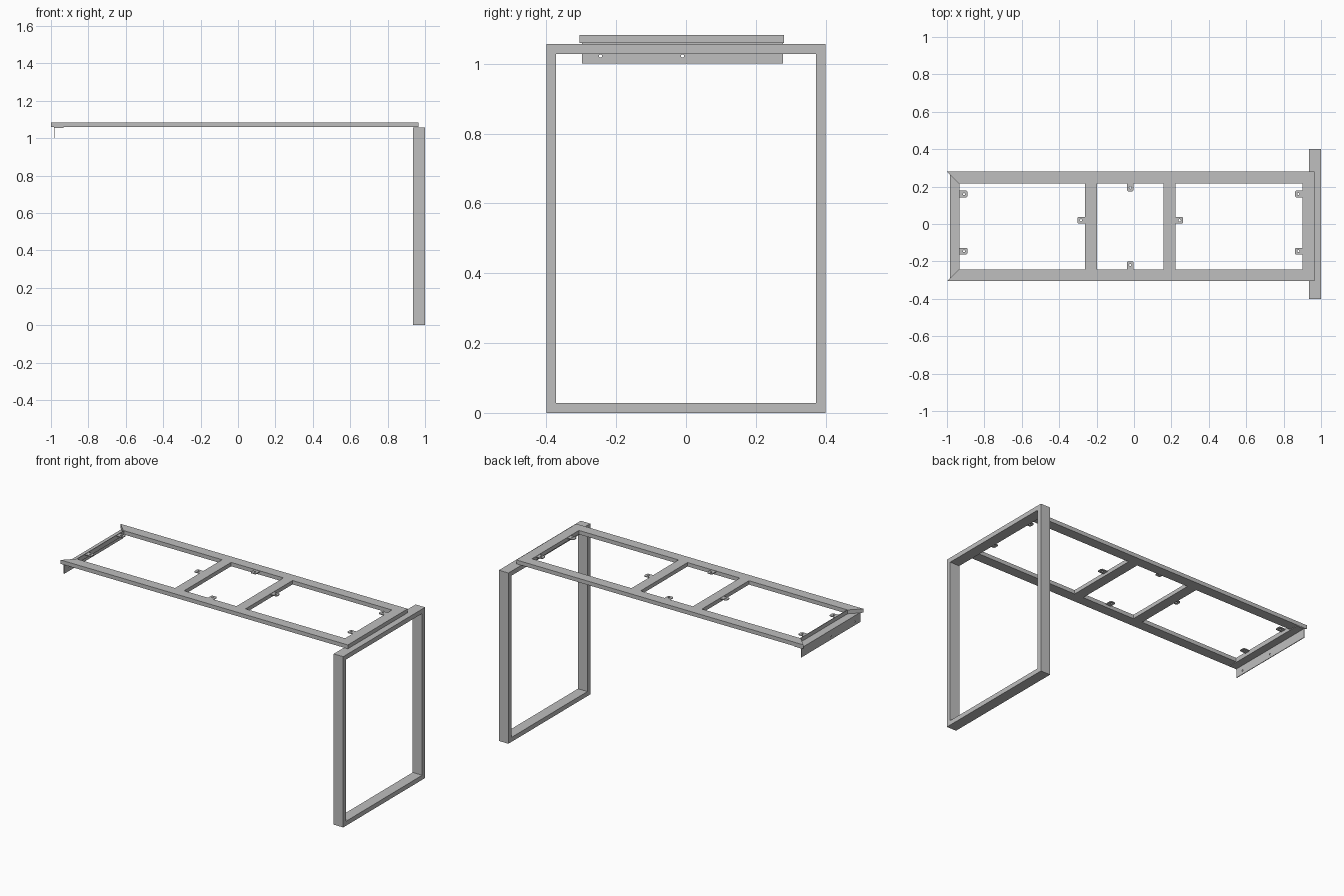
import bpy
from math import cos, sin, pi
from mathutils import Matrix

cube = bpy.data.objects.get("Cube")
if cube:
    bpy.data.objects.remove(cube, do_unlink=True)

# Single painted metal colour
metal = bpy.data.materials.new("grey_metal")
metal.use_nodes = True
GREY = (0.52, 0.52, 0.52, 1)
metal.diffuse_color = GREY
metal.node_tree.nodes["Principled BSDF"].inputs["Base Color"].default_value = GREY

# Maps a drawn (u, v) profile to the (y, z) plane, extruded along x
FACING_X = Matrix(((0, 0, 1, 0), (1, 0, 0, 0), (0, 1, 0, 0), (0, 0, 0, 1)))


def rect(u0, u1, v0, v1):
    return [(u0, v0), (u1, v0), (u1, v1), (u0, v1)]


def ring(u, v, r, n=12):
    return [(u + r * cos(2 * pi * i / n), v + r * sin(2 * pi * i / n)) for i in range(n)]


def prism(name, loops, low, high, matrix=Matrix()):
    """Extrude an outline (first loop) with optional holes (other loops)."""
    curve = bpy.data.curves.new(name, 'CURVE')
    curve.dimensions = '2D'
    curve.fill_mode = 'BOTH'
    curve.extrude = (high - low) / 2
    for loop in loops:
        spline = curve.splines.new('POLY')
        spline.points.add(len(loop) - 1)
        for point, (u, v) in zip(spline.points, loop):
            point.co = (u, v, 0, 1)
        spline.use_cyclic_u = True
    temp = bpy.data.objects.new(name + "_profile", curve)
    bpy.context.scene.collection.objects.link(temp)
    bpy.context.view_layer.update()
    graph = bpy.context.evaluated_depsgraph_get()
    mesh = bpy.data.meshes.new_from_object(temp.evaluated_get(graph))
    bpy.data.objects.remove(temp, do_unlink=True)
    bpy.data.curves.remove(curve)
    mesh.transform(matrix @ Matrix.Translation((0, 0, (low + high) / 2)))
    mesh.materials.clear()
    mesh.materials.append(metal)
    for poly in mesh.polygons:
        poly.use_smooth = False
        poly.material_index = 0
    obj = bpy.data.objects.new(name, mesh)
    bpy.context.scene.collection.objects.link(obj)
    return obj


# Closed rectangular leg loop
LEG_TOP, TUBE = 1.056, 0.028
prism("leg_frame", [rect(-0.4, 0.4, 0, LEG_TOP),
                    rect(-0.4 + TUBE, 0.4 - TUBE, TUBE, LEG_TOP - TUBE)],
      0.935, 1.0, FACING_X)

# Top frame limits
X0, X1, Y0, Y1 = -1.0, 0.965, -0.305, 0.28
W, BOTTOM, TOP = 0.063, 1.059, 1.083

# Long rails and end rail with mitred corners
for name, outer, inner in (("front_rail", Y0, Y0 + W), ("back_rail", Y1, Y1 - W)):
    prism(name, [[(X0, outer), (X1, outer), (X1 - W, inner), (X0 + W, inner)]], BOTTOM, TOP)
prism("end_rail", [[(X1, Y0), (X1, Y1), (X1 - W, Y1 - W), (X1 - W, Y0 + W)]], BOTTOM, TOP)

# Two cross bars
for i, x in enumerate((-0.23, 0.19)):
    prism(f"cross_bar_{i + 1}", [rect(x - 0.031, x + 0.031, Y0 + W, Y1 - W)], BOTTOM, TOP)

# Open angle at the far end: flange, hanging plate and inner lip
A0, A1, SHEET = -0.984, -0.932, 0.004
prism("angle_flange", [rect(A0, A1, -0.298, 0.278)], BOTTOM - SHEET, BOTTOM)
prism("angle_plate", [rect(-0.298, 0.278, 1.0, BOTTOM - SHEET),
                      ring(-0.245, 1.022, 0.005), ring(-0.01, 1.022, 0.005)],
      A0, A0 + SHEET, FACING_X)
prism("inner_lip", [rect(Y0 + W, Y1 - W, BOTTOM, TOP)], A1 - SHEET, A1, FACING_X)

# Drilled fixing tabs: root position and outward angle in quarter turns
L, H, C = 0.042, 0.018, 0.006
TAB = [(0, -H), (L - C, -H), (L, C - H), (L, H - C), (L - C, H), (0, H)]
tabs = [(A1, 0.16, 0), (A1, -0.145, 0), (X1 - W, 0.16, 2), (X1 - W, -0.145, 2),
        (-0.261, 0.02, 2), (0.221, 0.02, 0),
        (-0.02, Y1 - W, 3), (-0.02, Y0 + W, 1)]
for i, (x, y, turn) in enumerate(tabs):
    place = Matrix.Translation((x, y, 0)) @ Matrix.Rotation(turn * pi / 2, 4, 'Z')
    prism(f"fixing_tab_{i + 1}", [TAB, ring(L * 0.55, 0, 0.006)], TOP - 0.007, TOP - 0.002, place)
